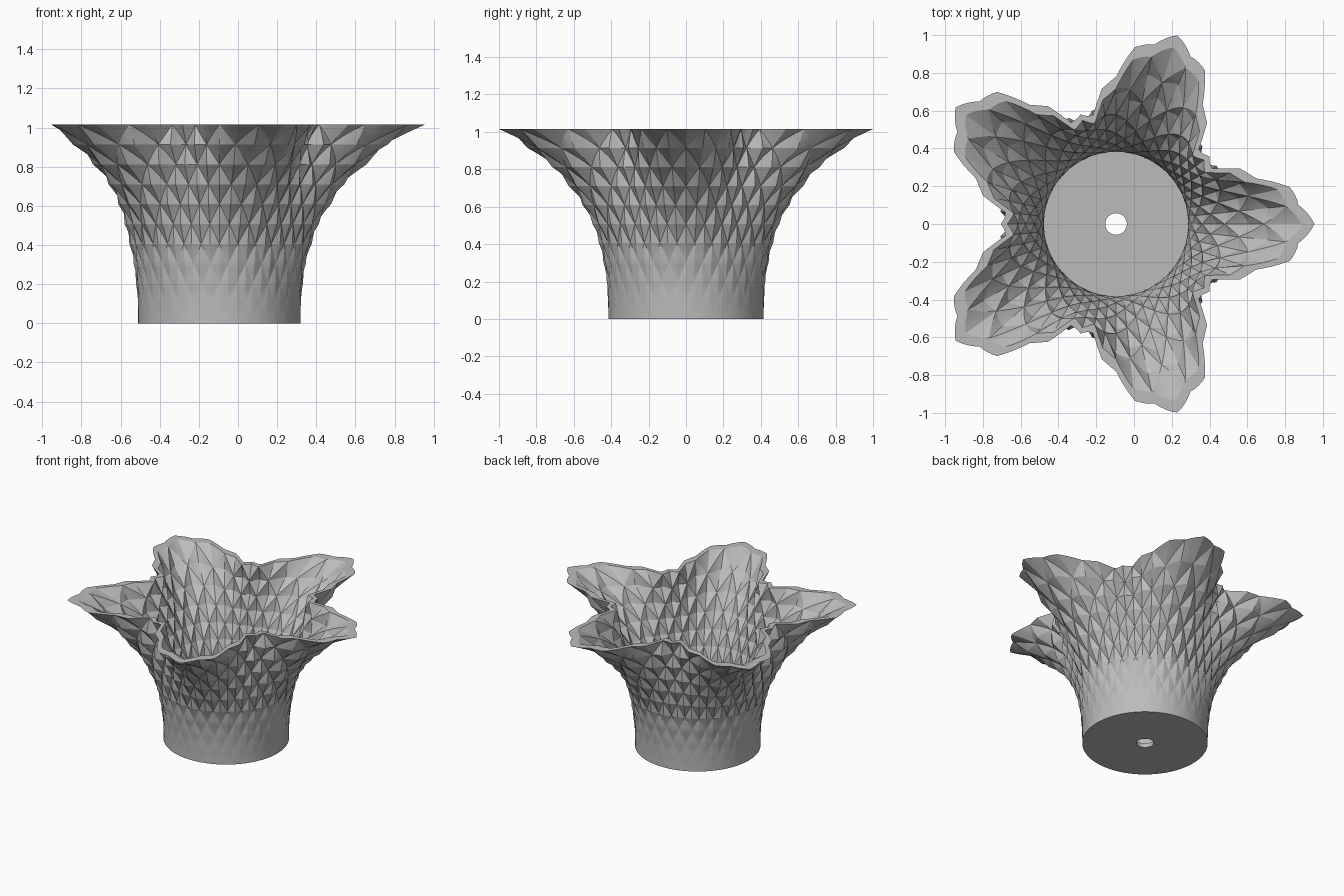
import bpy, bmesh, math

cube = bpy.data.objects.get("Cube")
if cube:
    bpy.data.objects.remove(cube)

HEIGHT = 1.015
COLS, ROWS, SUB = 60, 10, 4        # half diamonds around, half diamonds up, cells per half
CENTRE_X = -0.095
FLOOR, HOLE, WALL = 0.03, 0.057, 0.033

stone = bpy.data.materials.new("light_grey")
stone.use_nodes = True
grey = (0.5, 0.5, 0.5, 1)
stone.diffuse_color = grey
stone.node_tree.nodes["Principled BSDF"].inputs["Base Color"].default_value = grey


def flare(angle, z):
    """Smooth five-lobed radius without the quilting."""
    t = z / HEIGHT
    return 0.415 + 0.39 * t ** 2.4 + 0.22 * t ** 4 * math.cos(5 * angle)


def quilt(u, v):
    """Pyramid height on a staggered diamond lattice, -0.5 to 0.5."""
    def tri(x):
        return abs((x + 1) % 2 - 1)
    a, b = tri(u), tri(v)
    return abs(1 - a - b) - 0.5


def outer_radius(angle, z):
    t = z / HEIGHT
    u = angle / math.tau * COLS
    return flare(angle, z) + 0.05 * t ** 1.3 * quilt(u, t * ROWS)


def inner_radius(angle, z):
    # Widen the horizontal gap where the wall leans, keeping an even thickness
    e = 0.01
    slope = (flare(angle, z) - flare(angle, max(z - e, 0))) / e
    turn = (flare(angle + e, z) - flare(angle - e, z)) / (2 * e * flare(angle, z))
    return outer_radius(angle, z) - WALL * math.sqrt(1 + slope ** 2 + turn ** 2)


bm = bmesh.new()
N = COLS * SUB
M = ROWS * SUB


def ring(radius, z):
    verts = []
    for i in range(N):
        a = math.tau * i / N
        r = radius(a, z) if callable(radius) else radius
        verts.append(bm.verts.new((CENTRE_X + r * math.cos(a), r * math.sin(a), z)))
    return verts


def bridge(low, high, row=None, flip=False):
    """Join two rings; quilted rows are split along the diamond seams."""
    for i in range(N):
        k = (i + 1) % N
        a, b, c, d = low[i], low[k], high[k], high[i]
        if row is None:
            faces = [(a, b, c, d)]
        elif (i // SUB + row // SUB) % 2:
            faces = [(a, b, c), (a, c, d)]
        else:
            faces = [(a, b, d), (b, c, d)]
        for f in faces:
            bm.faces.new(f[::-1] if flip else f)


# Outer and inner quilted walls
levels = [HEIGHT * j / M for j in range(M + 1)]
outer = [ring(outer_radius, z) for z in levels]
inner = [ring(inner_radius, max(z, FLOOR)) for z in levels[1:]]
for j in range(M):
    bridge(outer[j], outer[j + 1], j)
for j in range(M - 1):
    if levels[j + 2] > FLOOR:
        bridge(inner[j], inner[j + 1], j + 1, flip=True)

# Flat rim, then floor and underside around the drain hole
bridge(outer[-1], inner[-1])
hole_top, hole_bottom = ring(HOLE, FLOOR), ring(HOLE, 0)
bridge(inner[0], hole_top)
bridge(hole_top, hole_bottom)
bridge(hole_bottom, outer[0])

bmesh.ops.remove_doubles(bm, verts=bm.verts, dist=0.00001)
bmesh.ops.recalc_face_normals(bm, faces=bm.faces)
mesh = bpy.data.meshes.new("flared_planter")
bm.to_mesh(mesh)
bm.free()
mesh.materials.append(stone)
planter = bpy.data.objects.new("flared_planter", mesh)
bpy.context.collection.objects.link(planter)
bpy.ops.object.select_all(action='DESELECT')
planter.select_set(True)
bpy.context.view_layer.objects.active = planter
bpy.ops.object.shade_smooth_by_angle(angle=math.radians(12))
